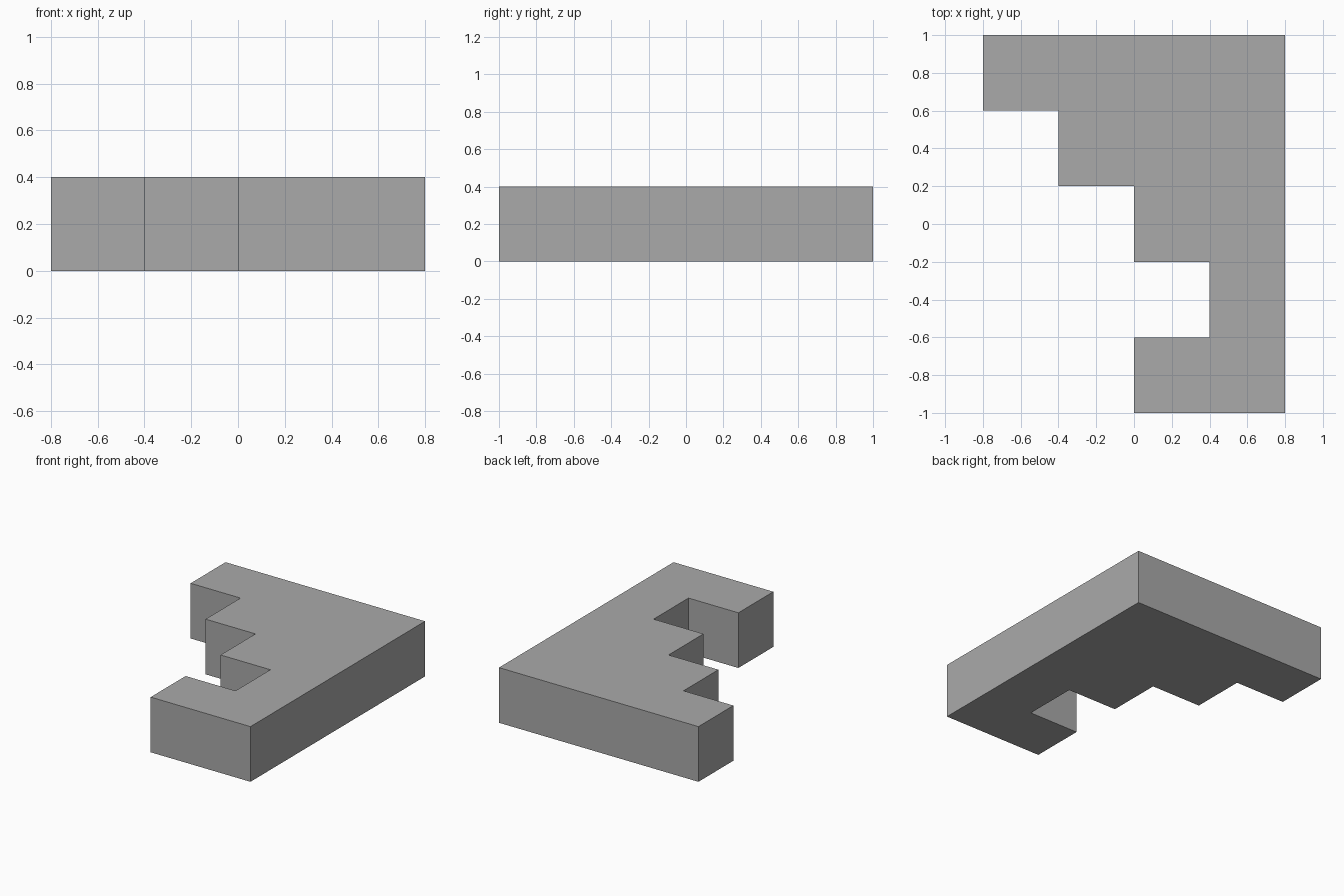
import bpy
import bmesh

cube = bpy.data.objects.get("Cube")
if cube:
    bpy.data.objects.remove(cube, do_unlink=True)

HEIGHT = 0.4

# Plain grey
grey = bpy.data.materials.new("plain_grey")
grey.use_nodes = True
colour = (0.4, 0.4, 0.4, 1)
grey.diffuse_color = colour
grey.node_tree.nodes["Principled BSDF"].inputs["Base Color"].default_value = colour

# Stepped outline, anticlockwise from the front corner
outline = [(0, -1), (0.8, -1), (0.8, 1), (-0.8, 1), (-0.8, 0.6), (-0.4, 0.6),
           (-0.4, 0.2), (0, 0.2), (0, -0.2), (0.4, -0.2), (0.4, -0.6), (0, -0.6)]

# Slab extruded from the outline
bm = bmesh.new()
base = bm.faces.new([bm.verts.new((x, y, 0)) for x, y in outline])
top = bmesh.ops.extrude_face_region(bm, geom=[base], use_keep_orig=True)
bmesh.ops.translate(bm, vec=(0, 0, HEIGHT),
                    verts=[g for g in top["geom"] if isinstance(g, bmesh.types.BMVert)])
bmesh.ops.recalc_face_normals(bm, faces=bm.faces)

mesh = bpy.data.meshes.new("stepped_slab")
bm.to_mesh(mesh)
bm.free()
mesh.materials.append(grey)
slab = bpy.data.objects.new("stepped_slab", mesh)
bpy.context.collection.objects.link(slab)
